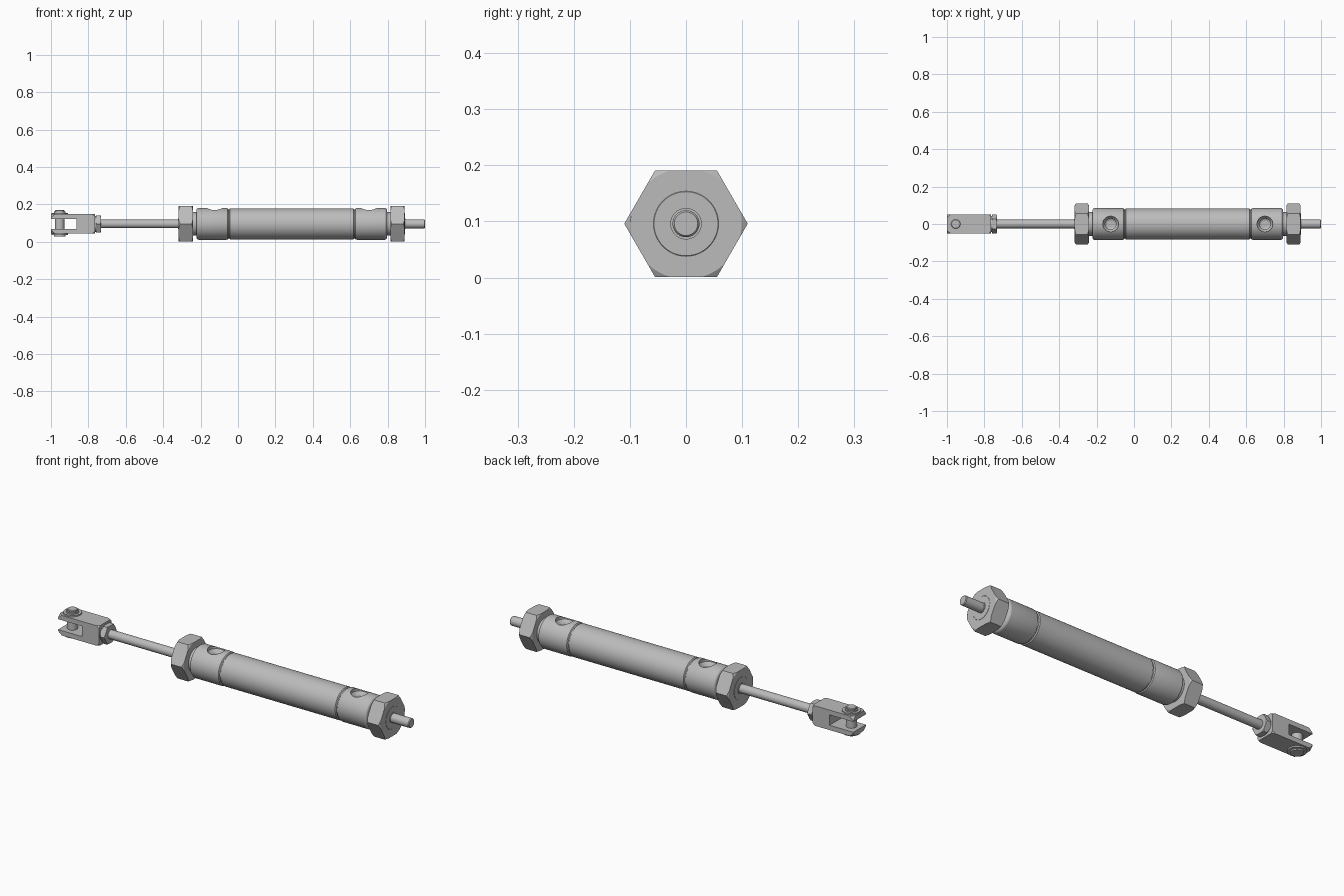
import bpy, bmesh, math
from mathutils import Matrix, Vector

if "Cube" in bpy.data.objects:
    bpy.data.objects.remove(bpy.data.objects["Cube"])

AXIS = 0.096      # height of the long axis
PIN_X = -0.953

steel = bpy.data.materials.new("steel grey")
steel.use_nodes = True
STEEL = (0.5, 0.5, 0.5, 1)
steel.diffuse_color = STEEL
steel.node_tree.nodes["Principled BSDF"].inputs["Base Color"].default_value = STEEL


def lathe(name, profile, sides=64, vertical=False, x=0, phase=0):
    """Closed solid turned from (position, radius) pairs, along x or along z."""
    bm = bmesh.new()
    rings = []
    for p, r in profile:
        ring = []
        for i in range(sides):
            a = 2 * math.pi * i / sides + phase
            u, v = r * math.cos(a), r * math.sin(a)
            co = (x + u, v, AXIS + p) if vertical else (p, u, AXIS + v)
            ring.append(bm.verts.new(co))
        rings.append(ring)
    for a, b in zip(rings, rings[1:]):
        for i in range(sides):
            j = (i + 1) % sides
            bm.faces.new((a[i], a[j], b[j], b[i]))
    bm.faces.new(rings[0])
    bm.faces.new(rings[-1])
    return finish(name, bm)


def box(name, x0, x1, half_y, half_z):
    bm = bmesh.new()
    bmesh.ops.create_cube(bm, size=1)
    bmesh.ops.scale(bm, vec=(x1 - x0, 2 * half_y, 2 * half_z), verts=bm.verts)
    bmesh.ops.translate(bm, vec=((x0 + x1) / 2, 0, AXIS), verts=bm.verts)
    return finish(name, bm)


def finish(name, bm):
    bmesh.ops.recalc_face_normals(bm, faces=bm.faces)
    mesh = bpy.data.meshes.new(name)
    bm.to_mesh(mesh)
    bm.free()
    mesh.materials.append(steel)
    ob = bpy.data.objects.new(name, mesh)
    bpy.context.collection.objects.link(ob)
    return ob


def combine(ob, tool, operation):
    """Apply a boolean and discard the tool."""
    mod = ob.modifiers.new("cut", 'BOOLEAN')
    mod.operation, mod.object, mod.solver = operation, tool, 'EXACT'
    bpy.context.view_layer.objects.active = ob
    bpy.ops.object.modifier_apply(modifier=mod.name)
    bpy.data.objects.remove(tool)


def hex_nut(name, x0, x1, radius, chamfer):
    nut = lathe(name, [(x0, radius), (x1, radius)], sides=6)
    rim = radius * 0.9
    turned = lathe("turning", [(x0, rim), (x0 + chamfer, radius * 1.01),
                               (x1 - chamfer, radius * 1.01), (x1, rim)], sides=96)
    combine(nut, turned, 'INTERSECT')
    return nut


# Cylinder barrel with a rolled groove at each end cap
R = 0.084
half = [(-0.222, 0.076), (-0.219, 0.081), (-0.212, R + 0.001), (-0.062, R + 0.001),
        (-0.055, R - 0.001), (-0.051, R - 0.006), (-0.047, R - 0.006), (-0.043, R - 0.001)]
MID = 0.287
body = lathe("cylinder_body", half + [(2 * MID - p, r) for p, r in reversed(half)], sides=96)

# Stepped air ports drilled from the top
for px in (-0.125, 0.70):
    drill = lathe("drill", [(0.015, 0.02), (0.02, 0.029), (0.05, 0.029),
                            (0.062, 0.036), (0.068, 0.042), (0.12, 0.042)],
                  sides=40, vertical=True, x=px)
    combine(body, drill, 'DIFFERENCE')

# Mounting necks and their nuts
lathe("front_neck", [(-0.318, 0.057), (-0.312, 0.063), (-0.21, 0.063)])
lathe("rear_neck", [(0.78, 0.063), (0.886, 0.063), (0.892, 0.057)])
hex_nut("front_mounting_nut", -0.317, -0.241, 0.11, 0.008)
hex_nut("rear_mounting_nut", 0.815, 0.891, 0.11, 0.008)

# Piston rod and rear stub with chamfered tip
lathe("piston_rod", [(-0.80, 0.023), (-0.30, 0.023)], sides=40)
lathe("front_rod_seal", [(-0.321, 0.028), (-0.30, 0.028)], sides=40)
lathe("rear_rod_seal", [(0.87, 0.028), (0.895, 0.028)], sides=40)
lathe("rear_stub", [(0.85, 0.024), (0.996, 0.024), (1.0, 0.021)], sides=40)

# Fork end: square block, turned tip, slot between the prongs
fork = box("fork_end", -1.0, -0.765, 0.052, 0.052)
tip = lathe("tip", [(-1.01, 0.055), (-1.0, 0.061), (-0.975, 0.076),
                    (-0.785, 0.076), (-0.76, 0.064)], sides=64)
combine(fork, tip, 'INTERSECT')
combine(fork, box("slot", -1.1, -0.863, 0.1, 0.027), 'DIFFERENCE')
lathe("fork_collar", [(-0.77, 0.042), (-0.755, 0.042)], sides=40)
hex_nut("rod_lock_nut", -0.76, -0.733, 0.052, 0.004)

# Cross pin with a retaining clip on each side
lathe("fork_pin", [(-0.064, 0.022), (-0.061, 0.025), (0.072, 0.025), (0.075, 0.022)],
      sides=40, vertical=True, x=PIN_X)
for side, s in (("upper", 1), ("lower", -1)):
    lathe(side + "_clip", [(s * 0.051, 0.044), (s * 0.059, 0.044)],
          sides=40, vertical=True, x=PIN_X)
    lathe(side + "_pin_collar", [(s * 0.058, 0.031), (s * 0.066, 0.031)],
          sides=40, vertical=True, x=PIN_X)

# Smooth the turned surfaces and keep machined edges sharp
bpy.ops.object.select_all(action='DESELECT')
for ob in bpy.context.collection.objects:
    if ob.type == 'MESH':
        ob.select_set(True)
        bpy.context.view_layer.objects.active = ob
bpy.ops.object.shade_smooth_by_angle(angle=math.radians(25))
